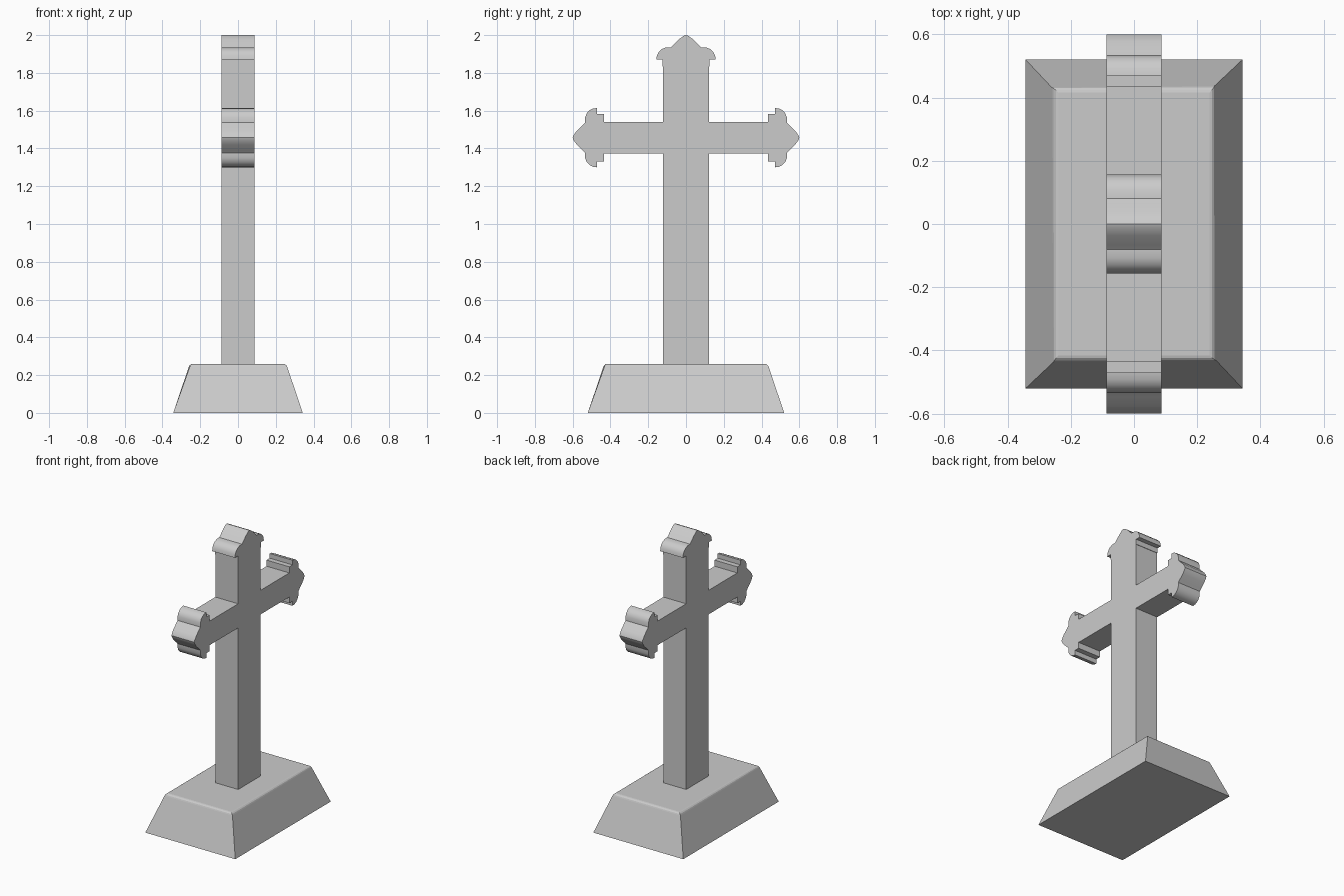
import bpy, bmesh

if "Cube" in bpy.data.objects:
    bpy.data.objects.remove(bpy.data.objects["Cube"])

def make_object(name, bm):
    bmesh.ops.recalc_face_normals(bm, faces=bm.faces)
    me = bpy.data.meshes.new(name)
    bm.to_mesh(me)
    bm.free()
    ob = bpy.data.objects.new(name, me)
    bpy.context.collection.objects.link(ob)
    return ob

# Tapered plinth with softly rounded top edges
bm = bmesh.new()
bmesh.ops.create_cube(bm, size=1)
for v in bm.verts:
    top = v.co.z > 0
    v.co.x *= 0.51 if top else 0.686
    v.co.y *= 0.864 if top else 1.04
    v.co.z = 0.26 if top else 0
rim = [e for e in bm.edges if all(v.co.z > 0.2 for v in e.verts)]
bmesh.ops.bevel(bm, geom=rim, offset=0.016, segments=3, profile=0.5, affect='EDGES')
make_object("plinth", bm)

# Half outline of the budded arm end: (sideways, distance back from the tip)
half = [(0.125, 0.165), (0.125, 0.13), (0.157, 0.13), (0.154, 0.108), (0.145, 0.09),
        (0.13, 0.075), (0.108, 0.066), (0.08, 0.065), (0.066, 0.052), (0.037, 0.022), (0.012, 0.004)]
bud = half + [(0, 0)] + [(-s, d) for s, d in reversed(half)]

# Cross outline in the y-z plane, counter-clockwise from the foot
W, ZC, H = 0.122, 1.457, 0.083
outline = [(-W, 0.25), (W, 0.25), (W, ZC - H), (0.435, ZC - H)]
outline += [(0.6 - d, ZC - s) for s, d in bud]
outline += [(0.435, ZC + H), (W, ZC + H), (W, 1.835)]
outline += [(s, 2.0 - d) for s, d in bud]
outline += [(-W, 1.835), (-W, ZC + H), (-0.435, ZC + H)]
outline += [(d - 0.6, ZC + s) for s, d in bud]
outline += [(-0.435, ZC - H), (-W, ZC - H)]

# Cross slab, extruded through its thickness
T = 0.087
bm = bmesh.new()
face = bm.faces.new([bm.verts.new((-T, y, z)) for y, z in outline])
ext = bmesh.ops.extrude_face_region(bm, geom=[face], use_keep_orig=True)
for g in ext["geom"]:
    if isinstance(g, bmesh.types.BMVert):
        g.co.x = T
cross = make_object("cross", bm)

# Smooth the curved lobes while keeping corners crisp
bpy.context.view_layer.objects.active = cross
cross.select_set(True)
bpy.ops.object.shade_smooth_by_angle(angle=0.5)
